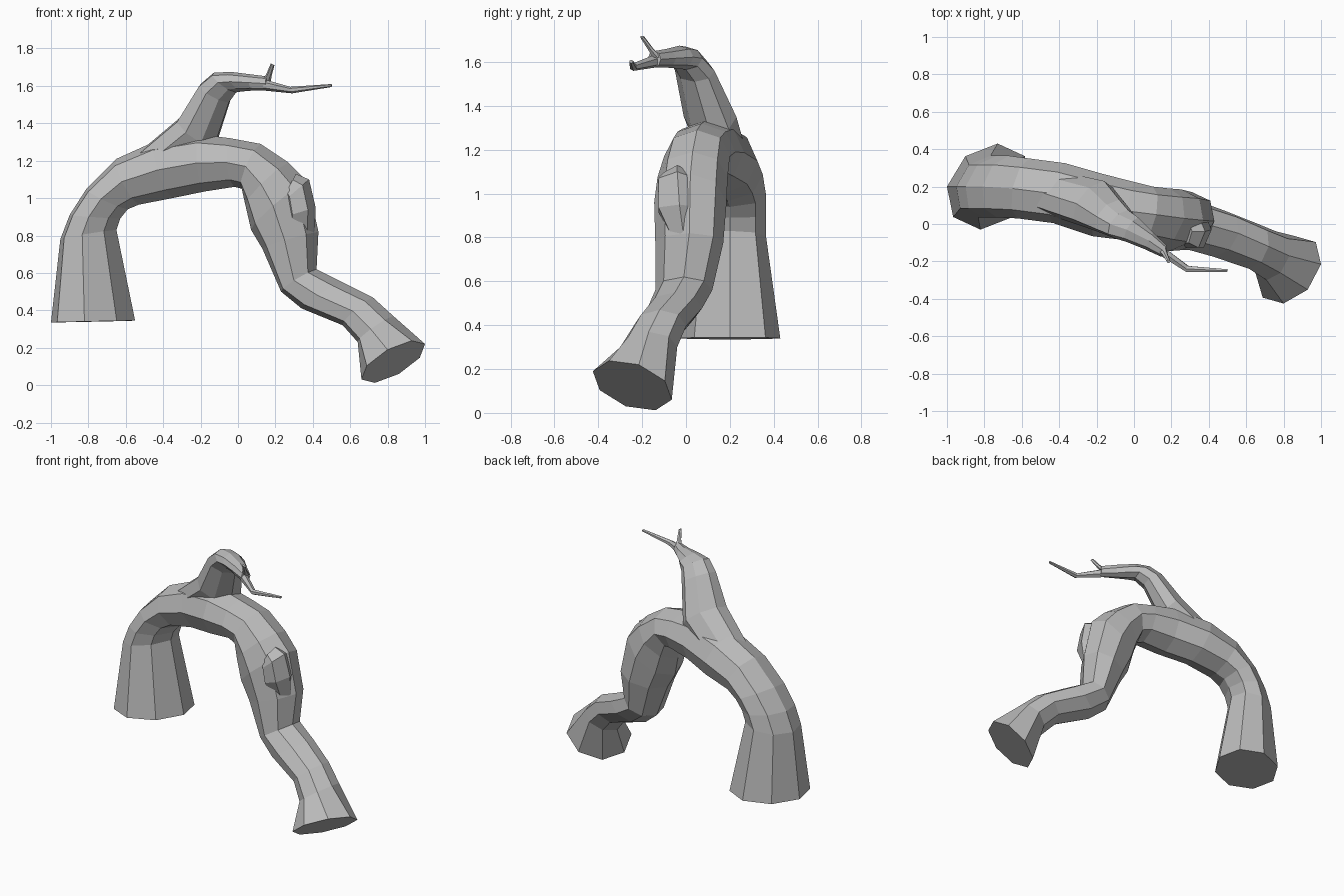
import bpy
import bmesh
from math import cos, sin, tau
from mathutils import Vector

default_cube = bpy.data.objects.get("Cube")
if default_cube:
    bpy.data.objects.remove(default_cube, do_unlink=True)


def make_material(name, colour):
    material = bpy.data.materials.new(name)
    material.use_nodes = True
    material.diffuse_color = colour
    material.node_tree.nodes["Principled BSDF"].inputs["Base Color"].default_value = colour
    return material


bark = make_material("grey bark", (0.5, 0.5, 0.5, 1))


def add_limb(name, rings, sides, skew=0.0, foot_tilt=None):
    """Loft a faceted limb through rings.

    Each ring is outer x, outer z, inner x, inner z, centre y, half depth.
    Skew slants the rings in plan; foot_tilt slants the last ring's depth axis.
    """
    bm = bmesh.new()
    loops = []
    for index, (ox, oz, ix, iz, y, depth) in enumerate(rings):
        outer, inner = Vector((ox, y, oz)), Vector((ix, y, iz))
        centre, across = (outer + inner) / 2, (outer - inner) / 2
        deep = Vector((skew, 1, 0)) * depth
        if foot_tilt and index == len(rings) - 1:
            deep = Vector(foot_tilt) * depth
            across.y = 0.03
        loops.append([
            bm.verts.new(centre + across * cos(tau * k / sides) + deep * sin(tau * k / sides))
            for k in range(sides)
        ])
    for low, high in zip(loops, loops[1:]):
        for k in range(sides):
            n = (k + 1) % sides
            bm.faces.new((low[k], low[n], high[n], high[k]))
    bm.faces.new(loops[0])
    bm.faces.new(loops[-1])
    bmesh.ops.recalc_face_normals(bm, faces=bm.faces)
    mesh = bpy.data.meshes.new(name)
    bm.to_mesh(mesh)
    bm.free()
    mesh.materials.append(bark)
    limb = bpy.data.objects.new(name, mesh)
    bpy.context.collection.objects.link(limb)
    return limb


# Arched trunk, from the upright foot over to the splayed foot
trunk = add_limb("arched_trunk", [
    (-1.0, .335, -.55, .345, .2, .23),
    (-.95, .78, -.65, .83, .2, .165),
    (-.9, .91, -.63, .89, .2, .165),
    (-.81, 1.05, -.59, .94, .2, .165),
    (-.65, 1.21, -.53, .965, .19, .16),
    (-.45, 1.3, -.35, 1.0, .165, .16),
    (-.2, 1.34, -.18, 1.035, .1, .165),
    (-.04, 1.32, -.02, 1.06, .07, .155),
    (.12, 1.29, .02, 1.05, .05, .15),
    (.27, 1.19, .04, .96, .03, .16),
    (.37, 1.09, .07, .83, .02, .165),
    (.43, .82, .13, .73, .015, .155),
    (.42, .62, .23, .5, -.01, .13),
    (.56, .55, .34, .41, -.05, .125),
    (.72, .47, .56, .32, -.12, .12),
    (.83, .37, .64, .23, -.17, .13),
    (1.0, .22, .66, .03, -.245, .18),
], 8, skew=0.2, foot_tilt=(.17, 1, -.36))

# Branch rising off the crown of the arch
branch = add_limb("branch", [
    (-.5, 1.27, -.38, 1.08, .17, .11),
    (-.31, 1.43, -.13, 1.27, .11, .12),
    (-.2, 1.61, -.05, 1.51, .04, .09),
    (-.13, 1.67, -.01, 1.565, 0, .075),
    (-.04, 1.675, .02, 1.57, -.03, .065),
    (.08, 1.66, .08, 1.575, -.09, .045),
    (.16, 1.65, .16, 1.575, -.145, .03),
], 8, skew=0.5)

# Two forked twigs
add_limb("long_twig", [
    (.14, 1.635, .14, 1.575, -.14, .028),
    (.28, 1.595, .29, 1.56, -.24, .018),
    (.5, 1.61, .5, 1.594, -.25, .009),
], 6, skew=0.3)
add_limb("short_twig", [
    (.12, 1.62, .175, 1.62, -.13, .025),
    (.15, 1.66, .18, 1.655, -.16, .015),
    (.175, 1.72, .195, 1.71, -.2, .01),
], 6)

# Swelling on the outer bend
knot = add_limb("bark_knot", [
    (.31, 1.13, .24, 1.0, -.04, .07),
    (.38, 1.1, .24, .98, -.04, .1),
    (.415, .95, .25, .9, -.03, .11),
    (.41, .8, .25, .8, -.01, .06),
], 6)

# Weld the overlapping limbs to the trunk
for part in (branch, knot):
    union = trunk.modifiers.new("join_" + part.name, 'BOOLEAN')
    union.operation = 'UNION'
    union.solver = 'EXACT'
    union.object = part
bpy.context.view_layer.objects.active = trunk
for modifier in list(trunk.modifiers):
    bpy.ops.object.modifier_apply(modifier=modifier.name)
for part in (branch, knot):
    bpy.data.objects.remove(part, do_unlink=True)
